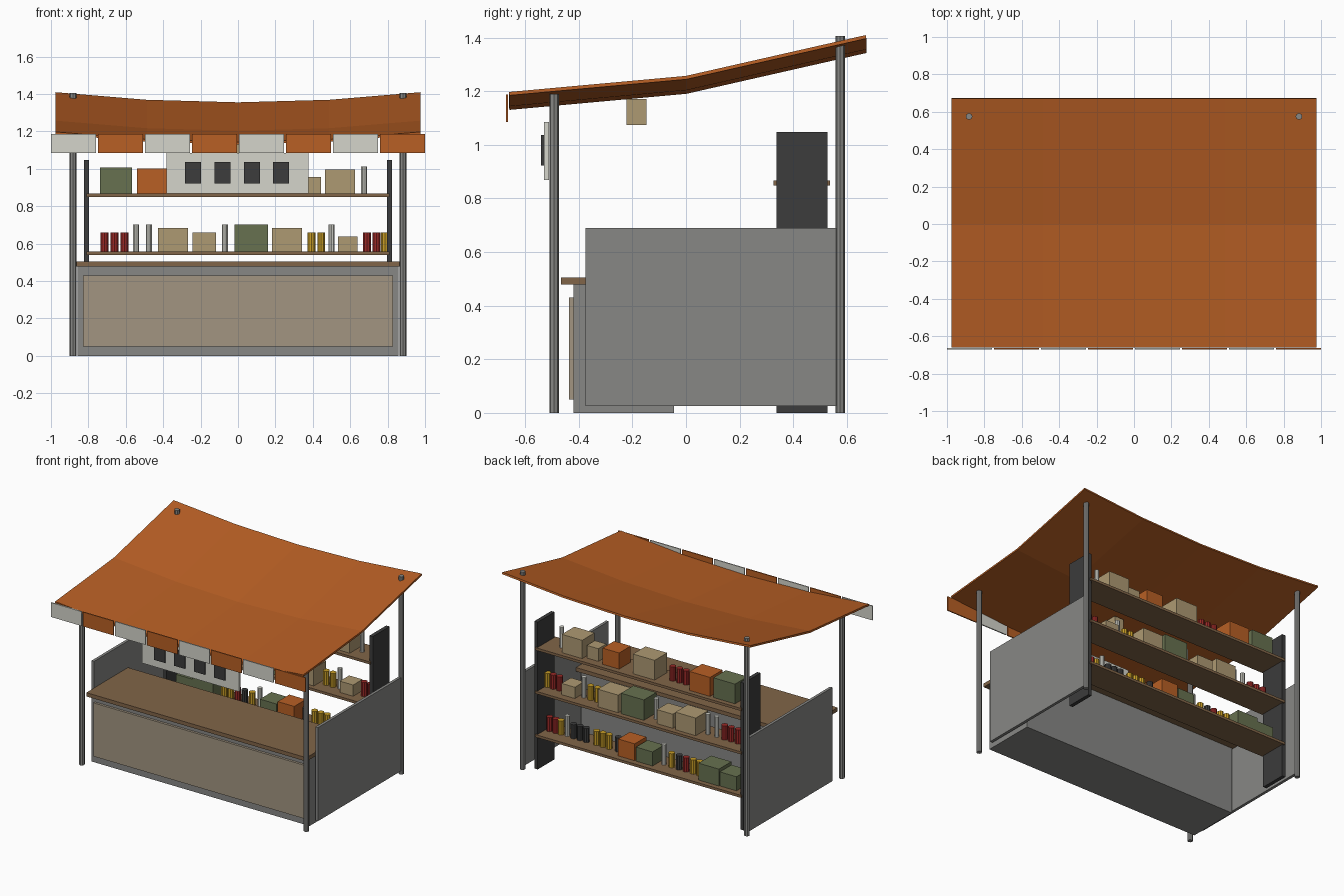
import bpy

cube = bpy.data.objects.get("Cube")
if cube:
    bpy.data.objects.remove(cube)


def make_material(name, rgb):
    m = bpy.data.materials.new(name)
    m.use_nodes = True
    colour = (*rgb, 1)
    m.diffuse_color = colour
    m.node_tree.nodes["Principled BSDF"].inputs["Base Color"].default_value = colour
    return m


ORANGE = make_material("orange canvas", (0.48, 0.115, 0.018))
PALE = make_material("pale grey", (0.66, 0.66, 0.60))
GREY = make_material("metal grey", (0.245, 0.245, 0.235))
DARK = make_material("charcoal", (0.045, 0.045, 0.045))
WOOD = make_material("brown wood", (0.22, 0.13, 0.065))
PANEL = make_material("counter panel beige", (0.36, 0.30, 0.22))
TAN = make_material("cardboard tan", (0.42, 0.32, 0.17))
GREEN = make_material("olive green", (0.135, 0.165, 0.08))
RED = make_material("can red", (0.32, 0.022, 0.02))
YELLOW = make_material("can yellow", (0.58, 0.34, 0.02))


def mesh_object(name, verts, faces, mat):
    me = bpy.data.meshes.new(name)
    me.from_pydata(verts, [], faces)
    me.materials.append(mat)
    ob = bpy.data.objects.new(name, me)
    bpy.context.collection.objects.link(ob)
    return ob


def box(name, mat, x, y, z):
    """Box from (min, max) ranges on each axis."""
    verts = [(a, b, c) for a in x for b in y for c in z]
    faces = [(0, 1, 3, 2), (4, 6, 7, 5), (0, 4, 5, 1),
             (2, 3, 7, 6), (0, 2, 6, 4), (1, 5, 7, 3)]
    return mesh_object(name, verts, faces, mat)


def cylinder(name, mat, x, y, z0, z1, r, sides):
    bpy.ops.mesh.primitive_cylinder_add(vertices=sides, radius=r, depth=z1 - z0,
                                        location=(x, y, (z0 + z1) / 2))
    ob = bpy.context.object
    ob.name = name
    ob.data.materials.append(mat)
    return ob


# Counter
box("counter_body", GREY, (-0.857, 0.857), (-0.42, -0.045), (0, 0.478))
box("counter_front_panel", PANEL, (-0.83, 0.83), (-0.437, -0.42), (0.05, 0.43))
box("counter_top", WOOD, (-0.865, 0.865), (-0.467, 0.0), (0.478, 0.505))

# Posts, side walls and shelf uprights
for side, s in (("left", 1), ("right", -1)):
    cylinder(f"front_post_{side}", GREY, s * 0.882, -0.492, 0, 1.19, 0.018, 8)
    cylinder(f"back_post_{side}", GREY, s * 0.882, 0.575, 0, 1.405, 0.018, 8)
    box(f"side_wall_{side}", GREY, sorted((s * 0.87, s * 0.89)),
        (-0.374, 0.563), (0.025, 0.69))
    box(f"shelf_upright_{side}", DARK, sorted((s * 0.797, s * 0.823)),
        (0.338, 0.527), (0, 1.047))

# Sagging canopy
ridge = [(-0.66, 1.197), (0.0, 1.257), (0.67, 1.409)]
columns = [-0.975 + i * 0.4875 for i in range(5)]
verts = [(x, y, z - 0.054 * (1 - (x / 0.975) ** 2)) for y, z in ridge for x in columns]
faces = [(r * 5 + c, r * 5 + c + 1, r * 5 + c + 6, r * 5 + c + 5)
         for r in range(2) for c in range(4)]
canopy = mesh_object("canopy", verts, faces, ORANGE)
solid = canopy.modifiers.new("thickness", "SOLIDIFY")
solid.thickness = 0.013
solid.offset = -1

# Valance flaps in alternating colours
for i in range(8):
    x = -0.88 + i * 0.2514
    box(f"valance_flap_{i + 1}", (PALE, ORANGE)[i % 2], (x - 0.12, x + 0.12),
        (-0.672, -0.664), (1.085, 1.187))

# Hanging menu board with dark cards, and the lamp behind it
box("menu_board", PALE, (-0.383, 0.378), (-0.53, -0.511), (0.868, 1.085))
for i in range(4):
    x = -0.24 + i * 0.157
    box(f"menu_card_{i + 1}", DARK, (x - 0.043, x + 0.043), (-0.54, -0.53), (0.922, 1.037))
box("hanging_lamp", TAN, (-0.037, 0.037), (-0.222, -0.147), (1.073, 1.17))

# Goods: crates as (centre, width, height, material), cans as (centres, material)
shelves = {
    "bottom": (0.24,
               [(0.12, 0.13, 0.12, ORANGE), (-0.02, 0.13, 0.10, GREEN),
                (-0.53, 0.16, 0.12, GREEN), (-0.68, 0.13, 0.10, GREEN)],
               [([0.77, 0.72], RED), ([0.68, 0.40, 0.35, 0.30, -0.19, -0.36, -0.41], YELLOW),
                ([0.58, 0.53, 0.48, 0.23, -0.25], DARK), ([-0.305], RED),
                ([0.63, -0.13], PALE)]),
    "middle": (0.549,
               [(-0.348, 0.16, 0.125, TAN), (-0.18, 0.125, 0.10, TAN),
                (0.07, 0.18, 0.145, GREEN), (0.262, 0.16, 0.125, TAN),
                (0.587, 0.105, 0.08, TAN)],
               [([-0.714, -0.66, -0.607, 0.69, 0.74], RED), ([0.393, 0.445, 0.785], YELLOW),
                ([-0.545, -0.476, -0.07, 0.5], PALE)]),
    "top": (0.858,
            [(-0.652, 0.17, 0.14, GREEN), (-0.46, 0.16, 0.135, ORANGE),
             (-0.02, 0.17, 0.14, TAN), (0.243, 0.13, 0.115, ORANGE),
             (0.40, 0.09, 0.09, TAN), (0.545, 0.16, 0.13, TAN)],
            [([-0.2, -0.252, -0.304], RED), ([0.674], PALE)]),
}
SHELF_Y = 0.432
for level, (z, crates, cans) in shelves.items():
    box(f"{level}_shelf", WOOD, (-0.81, 0.81), (0.327, 0.537), (z - 0.009, z + 0.009))
    base = z + 0.009
    for i, (x, w, h, mat) in enumerate(crates):
        d = min(w, 0.14) / 2
        box(f"{level}_crate_{i + 1}", mat, (x - w / 2, x + w / 2),
            (SHELF_Y - d, SHELF_Y + d), (base, base + h))
    for xs, mat in cans:
        tall = mat == PALE
        for x in xs:
            cylinder(f"{level}_{'bottle' if tall else 'can'}", mat, x, SHELF_Y, base,
                     base + (0.145 if tall else 0.10), 0.016 if tall else 0.022, 10)
